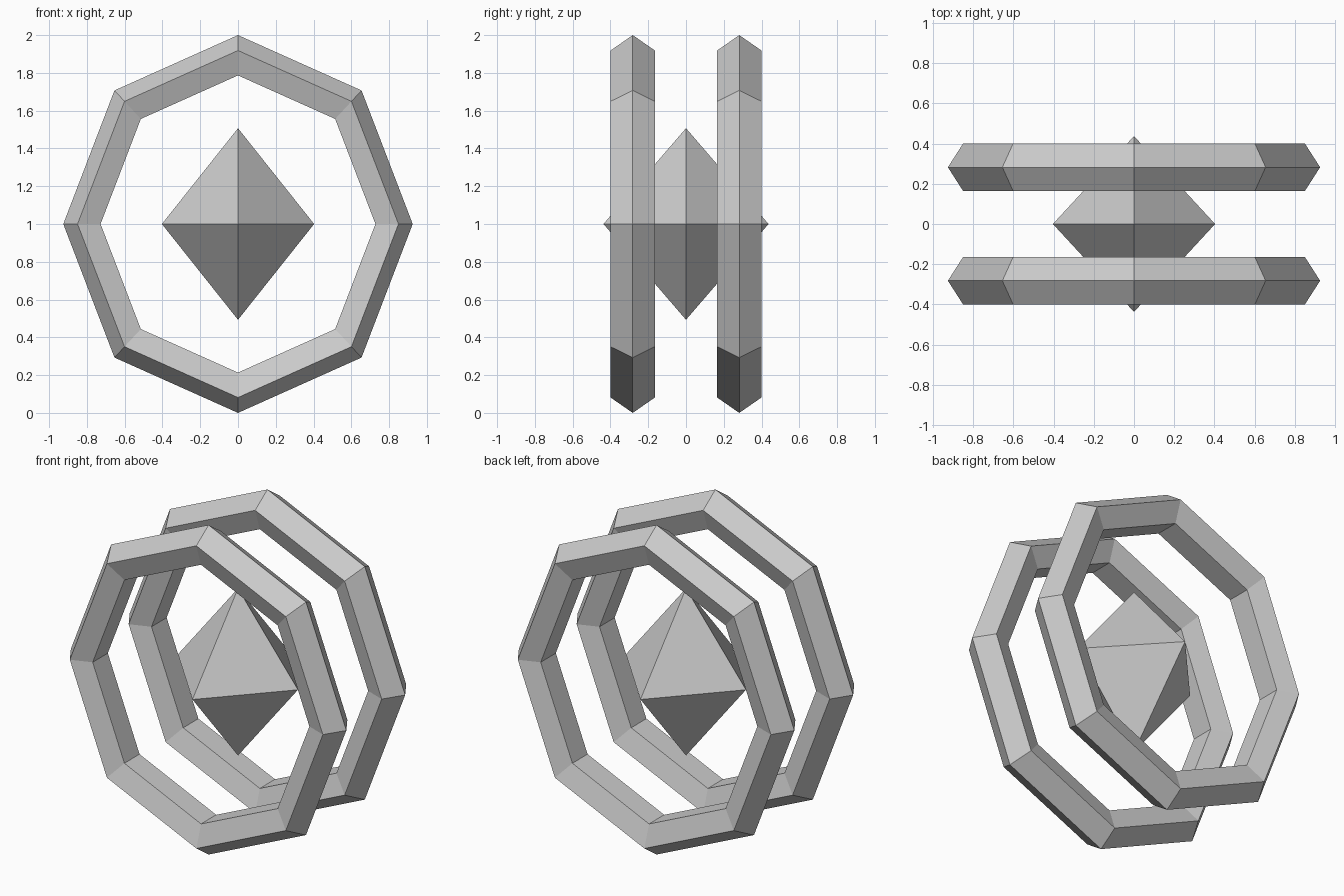
import bpy
import bmesh
from math import cos, sin, pi

cube = bpy.data.objects.get("Cube")
if cube:
    bpy.data.objects.remove(cube, do_unlink=True)

# Single plain grey
GREY = (0.6, 0.6, 0.6, 1.0)
grey = bpy.data.materials.new("plain_grey")
grey.use_nodes = True
grey.diffuse_color = GREY
grey.node_tree.nodes["Principled BSDF"].inputs["Base Color"].default_value = GREY

CENTRE_Z = 1.0


def add_object(name, bm, location):
    bmesh.ops.recalc_face_normals(bm, faces=bm.faces)
    mesh = bpy.data.meshes.new(name)
    bm.to_mesh(mesh)
    bm.free()
    mesh.materials.append(grey)
    obj = bpy.data.objects.new(name, mesh)
    obj.location = location
    bpy.context.collection.objects.link(obj)
    return obj


def ring(name, y, segments=8, sides=5):
    """Octagonal ring with a pentagonal section whose point faces outwards."""
    major, minor, depth, width = 0.882, 0.118, 0.1235, 0.925
    bm = bmesh.new()
    loops = []
    for i in range(segments):
        a = 2 * pi * i / segments
        loop = []
        for j in range(sides):
            b = 2 * pi * j / sides
            r = major + minor * cos(b)
            loop.append(bm.verts.new((width * r * cos(a), depth * sin(b), r * sin(a))))
        loops.append(loop)
    for i in range(segments):
        here, there = loops[i], loops[(i + 1) % segments]
        for j in range(sides):
            k = (j + 1) % sides
            bm.faces.new((here[j], here[k], there[k], there[j]))
    add_object(name, bm, (0, y, CENTRE_Z))


def crystal(name, half_x, half_y, half_z):
    """Eight-sided diamond: a square girdle joined to two tips."""
    bm = bmesh.new()
    girdle = [bm.verts.new(p) for p in
              ((half_x, 0, 0), (0, half_y, 0), (-half_x, 0, 0), (0, -half_y, 0))]
    for z in (half_z, -half_z):
        tip = bm.verts.new((0, 0, z))
        for i in range(4):
            bm.faces.new((girdle[i], girdle[(i + 1) % 4], tip))
    add_object(name, bm, (0, 0, CENTRE_Z))


# Pair of rings, front and back
ring("front_ring", -0.282)
ring("back_ring", 0.282)

# Floating core
crystal("centre_crystal", 0.403, 0.437, 0.507)
